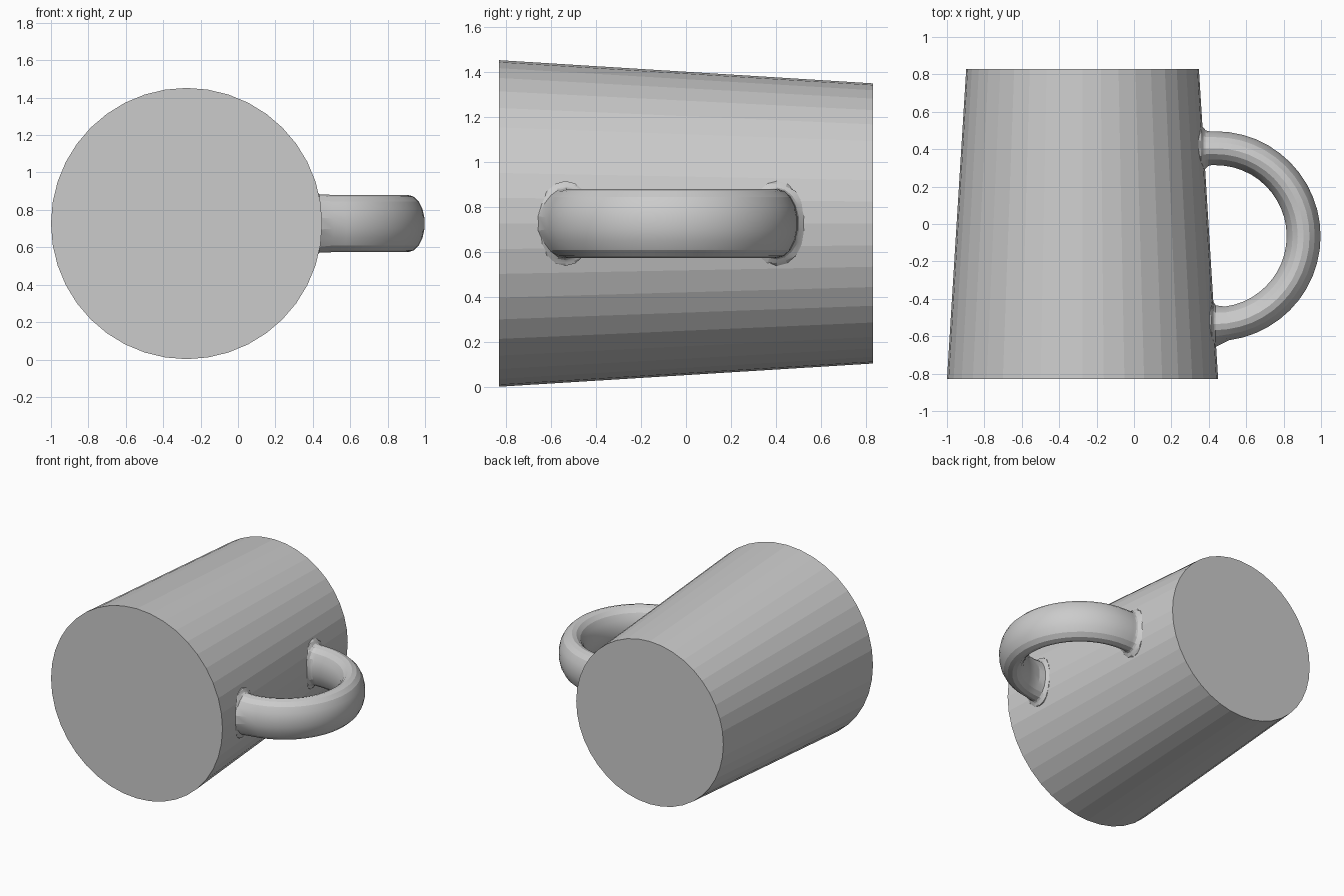
import bpy, bmesh, math
from mathutils import Vector

cube = bpy.data.objects.get("Cube")
if cube:
    bpy.data.objects.remove(cube, do_unlink=True)

grey = bpy.data.materials.new("plain grey")
grey.use_nodes = True
COLOUR = (0.6, 0.6, 0.6, 1)
grey.diffuse_color = COLOUR
grey.node_tree.nodes["Principled BSDF"].inputs["Base Color"].default_value = COLOUR

CX, CZ = -0.275, 0.727          # axis of the mug body, lying along y
HALF = 0.83
R_FRONT, R_BACK = 0.725, 0.622


def make_object(name, bm):
    bmesh.ops.recalc_face_normals(bm, faces=bm.faces)
    mesh = bpy.data.meshes.new(name)
    bm.to_mesh(mesh)
    bm.free()
    mesh.materials.append(grey)
    obj = bpy.data.objects.new(name, mesh)
    bpy.context.collection.objects.link(obj)
    return obj


def loft(name, rings):
    """Skin a list of closed rings and cap both ends."""
    bm = bmesh.new()
    loops = [[bm.verts.new(p) for p in ring] for ring in rings]
    for a, b in zip(loops, loops[1:]):
        n = len(a)
        for i in range(n):
            bm.faces.new((a[i], a[(i + 1) % n], b[(i + 1) % n], b[i]))
    bm.faces.new(loops[0])
    bm.faces.new(loops[-1])
    return make_object(name, bm)


def wall_radius(y):
    return R_FRONT + (R_BACK - R_FRONT) * (y + HALF) / (2 * HALF)


# Tapered solid body with flat ends
SIDES = 40
body_rings = []
for y in (-HALF, HALF):
    r = wall_radius(y)
    body_rings.append([(CX + r * math.cos(math.tau * i / SIDES), y,
                        CZ + r * math.sin(math.tau * i / SIDES)) for i in range(SIDES)])
loft("mug_body", body_rings)

# Handle: half ring with an oval section, running straight into the wall
HX, HY, HR = 0.437, -0.065, 0.47
HALF_THICK, HALF_WIDE, FILLET = 0.092, 0.152, 0.035
arc = [math.radians(90 - 180 * i / 24) for i in range(25)]
stations = [(Vector((HX + HR * math.cos(a), HY + HR * math.sin(a), CZ)),
             Vector((math.cos(a), math.sin(a), 0))) for a in arc]


def lead_in(side):
    y = HY + side * HR
    wall = CX + wall_radius(y)
    count = 8
    return [(Vector((wall - 0.04 + (HX - wall + 0.035) * i / count, y, CZ)),
             Vector((0, side, 0))) for i in range(count)]


path = lead_in(1) + stations + lead_in(-1)[::-1]


def section(centre, out):
    """Oval ring that flares where it meets the body."""
    ring = []
    for i in range(18):
        t = math.tau * (i + 0.5) / 18
        c, s = math.cos(t), math.sin(t)
        p = centre + out * (HALF_THICK * c) + Vector((0, 0, HALF_WIDE * 1.01 * s))
        gap = math.hypot(p.x - CX, p.z - CZ) - wall_radius(p.y)
        gap = min(max(gap, 0), FILLET)
        flare = FILLET - math.sqrt(FILLET ** 2 - (FILLET - gap) ** 2)
        ring.append(p + (out * c + Vector((0, 0, s))) * flare)
    return ring


handle = loft("mug_handle", [section(c, o) for c, o in path])
bpy.ops.object.select_all(action="DESELECT")
handle.select_set(True)
bpy.context.view_layer.objects.active = handle
bpy.ops.object.shade_smooth_by_angle(angle=math.radians(15))
